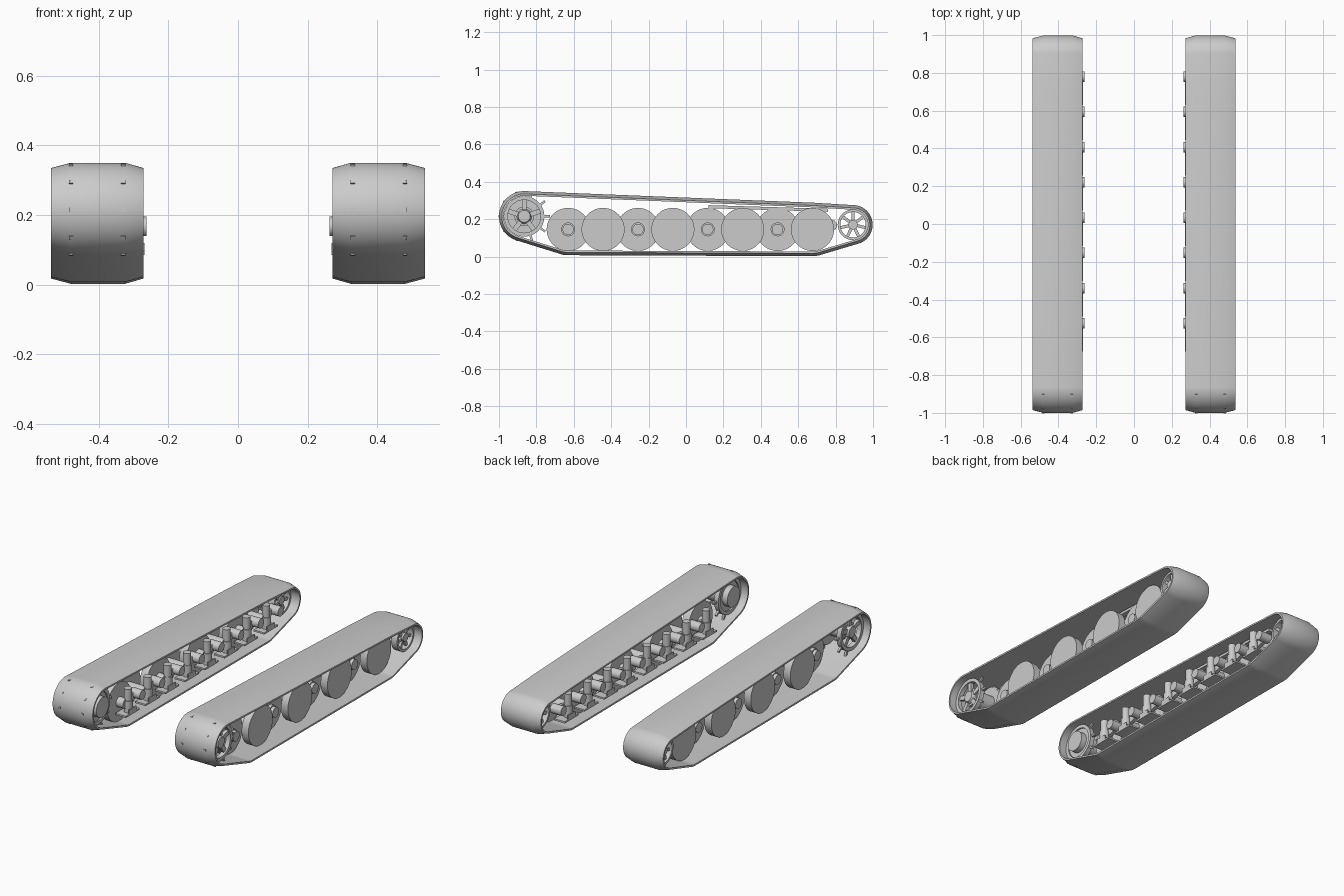
import bpy, bmesh
from math import sin, cos, pi, atan2, hypot
from mathutils import Matrix, Vector

cube = bpy.data.objects.get("Cube")
if cube:
    bpy.data.objects.remove(cube)

GREY = bpy.data.materials.new("plain_grey")
GREY.use_nodes = True
GREY.diffuse_color = (0.6, 0.6, 0.6, 1)
GREY.node_tree.nodes["Principled BSDF"].inputs["Base Color"].default_value = (0.6, 0.6, 0.6, 1)


def finish(bm, name):
    """Make an object, smooth it by angle and mirror it to the other side."""
    bmesh.ops.recalc_face_normals(bm, faces=bm.faces)
    mesh = bpy.data.meshes.new(name)
    bm.to_mesh(mesh)
    bm.free()
    mesh.materials.append(GREY)
    obj = bpy.data.objects.new(name, mesh)
    bpy.context.collection.objects.link(obj)
    bpy.ops.object.select_all(action="DESELECT")
    obj.select_set(True)
    bpy.context.view_layer.objects.active = obj
    bpy.ops.object.shade_smooth_by_angle(angle=0.6)
    obj.modifiers.new("mirror", "MIRROR")
    return obj


def rod(bm, y, z, r, x0, x1, n=32, r2=None):
    """Cylinder or cone lying along x."""
    m = Matrix.Translation(((x0 + x1) / 2, y, z)) @ Matrix.Rotation(pi / 2, 4, "Y")
    bmesh.ops.create_cone(bm, cap_ends=True, segments=n, radius1=r,
                          radius2=r if r2 is None else r2, depth=x1 - x0, matrix=m)


def post(bm, x, y, r, z0, z1):
    """Upright cylinder."""
    bmesh.ops.create_cone(bm, cap_ends=True, segments=20, radius1=r, radius2=r, depth=z1 - z0,
                          matrix=Matrix.Translation((x, y, (z0 + z1) / 2)))


def block(bm, centre, size, turn=0):
    """Box turned about x."""
    m = Matrix.Translation(centre) @ Matrix.Rotation(turn, 4, "X") @ Matrix.Diagonal((*size, 1))
    bmesh.ops.create_cube(bm, size=1, matrix=m)


def ring(bm, y, z, r_in, r_out, x0, x1, n=40):
    """Rectangular-section ring around x."""
    section = [(x0, r_in), (x0, r_out), (x1, r_out), (x1, r_in)]
    loops = [[bm.verts.new((x, y + r * cos(2 * pi * i / n), z + r * sin(2 * pi * i / n)))
              for x, r in section] for i in range(n)]
    skin(bm, loops)


def skin(bm, loops):
    """Join closed sections into a closed tube."""
    for a, b in zip(loops, loops[1:] + loops[:1]):
        for j in range(len(a)):
            k = (j + 1) % len(a)
            bm.faces.new((a[j], a[k], b[k], b[j]))


def radial(bm, y, z, r0, r1, x, wide, thick, count, phase=0):
    """Bars pointing outward from a hub, used for spokes and teeth."""
    for i in range(count):
        a = phase + 2 * pi * i / count
        r = (r0 + r1) / 2
        block(bm, (x, y + r * cos(a), z + r * sin(a)), (wide, r1 - r0, thick), a)


SPROCKET, IDLER = (-0.865, 0.215), (0.893, 0.170)
AXLES = [-0.63 + 0.1866 * i for i in range(8)]
AXLE_Z, WHEEL_R = 0.145, 0.115

# Track band: a cambered section swept round the outermost wheels
wraps = [(*SPROCKET, 0.135), (*IDLER, 0.105),
         (AXLES[0], AXLE_Z, 0.138), (AXLES[-1], AXLE_Z, 0.143)]
section = [(0.272, 0.015), (0.325, 0), (0.48, 0), (0.537, 0.015), (0.537, 0.025), (0.272, 0.025)]
bm = bmesh.new()
loops = []
for i in range(120):
    a = 2 * pi * i / 120
    cy, cz, r = max(wraps, key=lambda w: w[0] * cos(a) + w[1] * sin(a) + w[2])
    loops.append([bm.verts.new((x, cy + (r - o) * cos(a), cz + (r - o) * sin(a)))
                  for x, o in section])
skin(bm, loops)
finish(bm, "track_band")

# Interleaved road wheels with their hubs
for i, y in enumerate(AXLES):
    bm = bmesh.new()
    inner = i % 2 == 0
    x0, x1 = (0.345, 0.39) if inner else (0.415, 0.46)
    rod(bm, y, AXLE_Z, WHEEL_R, x0, x1, 48)
    rod(bm, y, AXLE_Z, 0.03, 0.3, x0, 24)
    if inner:
        rod(bm, y, AXLE_Z, 0.037, x1, 0.41, 24)
        rod(bm, y, AXLE_Z, 0.03, 0.41, 0.43, 24)
    finish(bm, "road_wheel_%d" % (i + 1))

# Drive sprocket: toothed rings, spoked outer face, closed inner face
bm = bmesh.new()
for x in (0.33, 0.48):
    ring(bm, *SPROCKET, 0.088, 0.108, x - 0.014, x + 0.014)
    radial(bm, *SPROCKET, 0.1, 0.138, x, 0.012, 0.012, 10)
radial(bm, *SPROCKET, 0.03, 0.095, 0.475, 0.02, 0.026, 5, pi / 2)
rod(bm, *SPROCKET, 0.052, 0.33, 0.475)
rod(bm, *SPROCKET, 0.04, 0.475, 0.495, r2=0.032)
rod(bm, *SPROCKET, 0.1, 0.325, 0.345, 40)
rod(bm, *SPROCKET, 0.06, 0.29, 0.325)
finish(bm, "drive_sprocket")

# Rear idler: two spoked rims on an axle
bm = bmesh.new()
for x in (0.35, 0.465):
    ring(bm, *IDLER, 0.068, 0.082, x - 0.02, x + 0.02)
    radial(bm, *IDLER, 0.015, 0.072, x, 0.016, 0.016, 7, pi / 2)
rod(bm, *IDLER, 0.025, 0.335, 0.485, 24)
finish(bm, "rear_idler")

# Swing arm, pivot tube, upright damper and foot plate at each axle
for i, y in enumerate(AXLES):
    bm = bmesh.new()
    py, pz = y + 0.104, 0.167
    rod(bm, py, pz, 0.028, 0.263, 0.335, 24)
    dy, dz = py - y, pz - AXLE_Z
    block(bm, (0.317, y + dy / 2, AXLE_Z + dz / 2), (0.022, hypot(dy, dz), 0.036), atan2(dz, dy))
    post(bm, 0.298, y + 0.015, 0.022, 0.09, 0.235)
    post(bm, 0.298, y + 0.015, 0.027, 0.12, 0.165)
    block(bm, (0.304, y + 0.02, 0.09), (0.07, 0.13, 0.01))
    block(bm, (0.272, y + 0.02, 0.105), (0.006, 0.07, 0.03))
    finish(bm, "swing_arm_%d" % (i + 1))

# Guide bar under the upper run
bm = bmesh.new()
block(bm, (0.37, 0.44, 0.257), (0.03, 0.64, 0.016), -0.03)
finish(bm, "guide_bar")
